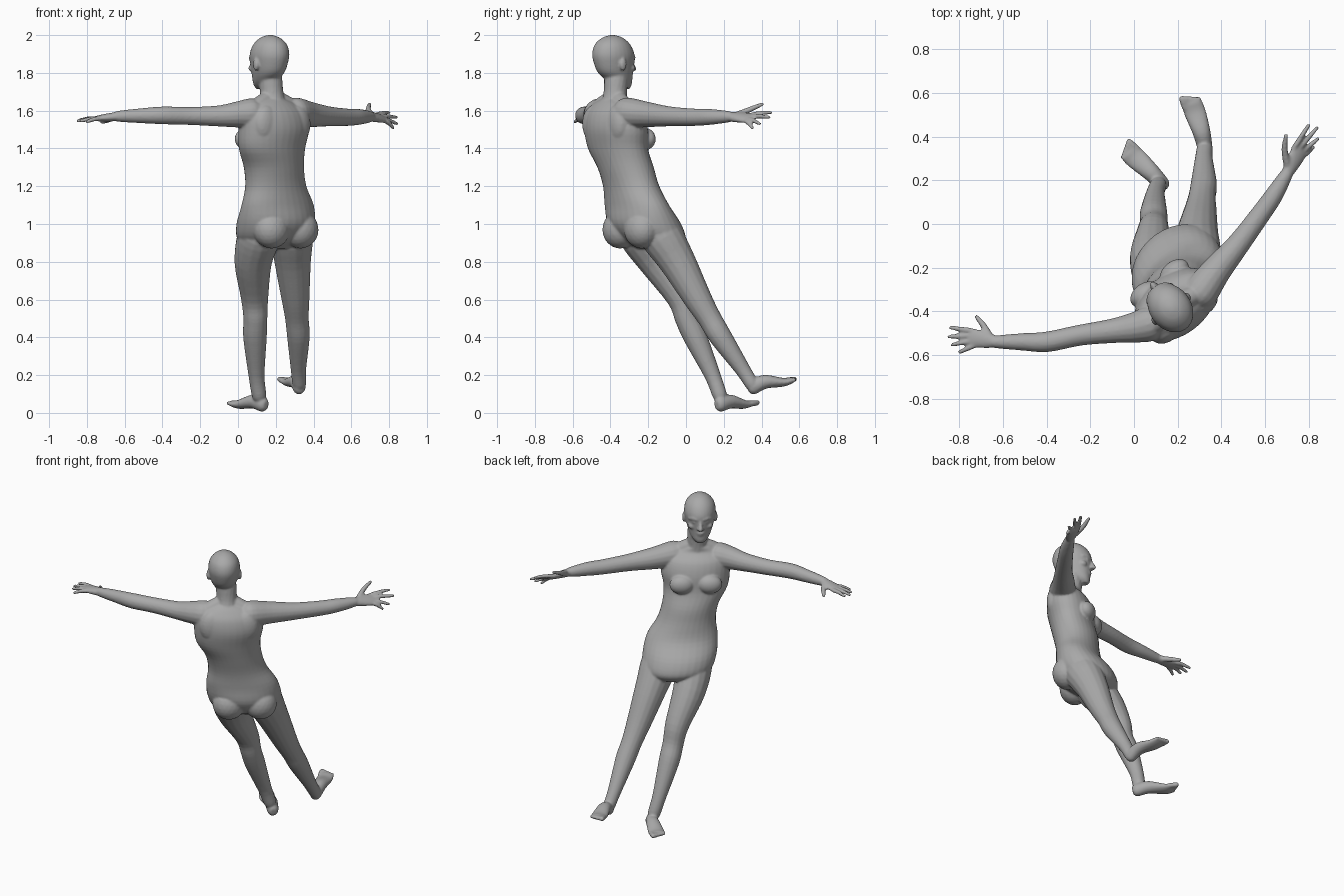
import bpy, bmesh, math
from mathutils import Vector as V, Matrix

cube = bpy.data.objects.get("Cube")
if cube:
    bpy.data.objects.remove(cube)

FWD, SIDE, UP = V((-.6, .8, 0)), V((.8, .6, 0)), V((0, 0, 1))
bm = bmesh.new()


def spline(p, i, t):
    """Catmull-Rom point between p[i] and p[i+1]."""
    a, b, c, d = p[max(i - 1, 0)], p[i], p[i + 1], p[min(i + 2, len(p) - 1)]
    return b + ((c - a) * t + (a * 2 - b * 5 + c * 4 - d) * t**2
                + (b * 3 - a - c * 3 + d) * t**3) / 2


def loft(rings, sides=20, steps=4):
    """Skin smooth elliptical rings, each (centre, half axis, half axis)."""
    cols = list(zip(*rings))
    path = [[spline(c, i, k / steps) for c in cols]
            for i in range(len(rings) - 1) for k in range(steps)]
    path.append(list(rings[-1]))
    loops = []
    for c, u, v in path:
        angles = [math.tau * k / sides for k in range(sides)]
        loops.append([bm.verts.new(c + u * math.cos(a) + v * math.sin(a)) for a in angles])
    faces = [bm.faces.new(loops[0]), bm.faces.new(loops[-1])]
    for lo, hi in zip(loops, loops[1:]):
        for k in range(sides):
            j = (k + 1) % sides
            faces.append(bm.faces.new((lo[k], lo[j], hi[j], hi[k])))
    bmesh.ops.recalc_face_normals(bm, faces=faces)


def limb(points, widths, heights=None, side=UP, sides=16):
    """Tube along a path with rounded ends; side is the width direction."""
    p = [V(q) for q in points]
    heights = heights or widths
    rings = []
    for i, c in enumerate(p):
        t = (p[min(i + 1, len(p) - 1)] - p[max(i - 1, 0)]).normalized()
        u = (side - t * side.dot(t)).normalized()
        rings.append((c, u * widths[i], t.cross(u) * heights[i]))
    for end, inner in ((0, 1), (-1, -2)):
        c, u, v = rings[end]
        out = (p[end] - p[inner]).normalized() * min(widths[end], heights[end])
        tip = (c + out * .7, u * .55, v * .55)
        rings.insert(0, tip) if end == 0 else rings.append(tip)
    loft(rings, sides)


def blob(centre, w, d, h):
    """Ellipsoid aligned with the body: width, depth, height radii."""
    m = Matrix((SIDE * w, FWD * d, UP * h)).transposed().to_4x4()
    m.translation = centre
    bmesh.ops.create_icosphere(bm, subdivisions=3, radius=1, matrix=m)


# Torso, from crotch to neck base: x, y, z, half width, half depth
torso = [(.19, -.15, .87, .15, .1), (.19, -.18, .92, .21, .16),
         (.2, -.22, 1, .225, .175), (.21, -.26, 1.1, .215, .14),
         (.2, -.29, 1.2, .178, .13), (.19, -.32, 1.3, .172, .135),
         (.18, -.36, 1.4, .195, .135), (.19, -.37, 1.5, .21, .14),
         (.19, -.38, 1.58, .2, .12), (.19, -.39, 1.63, .15, .08),
         (.18, -.38, 1.66, .08, .065)]
loft([(V((x, y, z)), SIDE * w, FWD * d) for x, y, z, w, d in torso], 32)
chest, seat = V((.18, -.355, 1.45)), V((.2, -.22, .97))
for s in (-1, 1):
    blob(chest + SIDE * s * .085 + FWD * .105, .075, .05, .06)
    blob(seat + SIDE * s * .095 - FWD * .09, .1, .09, .1)
    # Shoulder blades and trapezius
    blob(chest + SIDE * s * .1 - FWD * .09 + UP * .08, .08, .05, .1)
    limb([(.18, -.37, 1.68), V((.19, -.39, 1.62)) + SIDE * s * .11], (.04, .045))

# Neck
limb([(.19, -.39, 1.58), (.18, -.375, 1.68), (.17, -.37, 1.78)], (.075, .063, .062))

# Head slices: forward shift, height, half width, half depth
head = V((.167, -.385, 0))
slices = [(.08, 1.715, .022, .022), (.065, 1.735, .045, .045), (.04, 1.76, .062, .072),
          (.015, 1.8, .078, .1), (.005, 1.85, .09, .115), (0, 1.9, .096, .12),
          (-.005, 1.95, .083, .1), (-.005, 1.985, .05, .06), (-.005, 2, .012, .015)]
loft([(head + FWD * f + UP * z, SIDE * w, FWD * d) for f, z, w, d in slices], 28)


def face(s, f, z):
    return head + SIDE * s + FWD * f + UP * z


# Nose, lips, chin, brows, cheeks and ears
limb([face(0, .115, 1.87), face(0, .125, 1.845), face(0, .135, 1.82)], (.008, .011, .015))
blob(face(0, .107, 1.787), .026, .014, .006)
blob(face(0, .104, 1.774), .022, .014, .006)
blob(face(0, .088, 1.735), .024, .02, .018)
for s in (-1, 1):
    limb([face(s * .018, .114, 1.877), face(s * .045, .104, 1.882), face(s * .068, .082, 1.875)],
         (.009, .009, .007))
    blob(face(s * .036, .1, 1.859), .015, .014, .008)
    blob(face(s * .05, .078, 1.825), .026, .026, .02)
    blob(face(s * .013, .124, 1.817), .009, .012, .008)
    blob(face(s * .095, -.005, 1.845), .012, .02, .034)

# Arms
limb([(.08, -.455, 1.585), (0, -.475, 1.58), (-.1, -.49, 1.572), (-.25, -.51, 1.572),
      (-.4, -.54, 1.575), (-.52, -.54, 1.573), (-.64, -.54, 1.57)],
     (.08, .07, .056, .048, .047, .039, .028))
limb([(.3, -.32, 1.59), (.38, -.21, 1.58), (.48, -.09, 1.57), (.58, .045, 1.565),
      (.64, .13, 1.567), (.7, .23, 1.568)], (.08, .068, .053, .046, .042, .029))


def hand(wrist, knuckles, across, tips, thumb):
    wrist, knuckles, across = V(wrist), V(knuckles), V(across).normalized()
    middle = wrist.lerp(knuckles, .55)
    limb([wrist, middle, knuckles], (.027, .04, .042), (.024, .021, .014), across)
    for s, tip in zip((.034, .011, -.012, -.034), tips):
        base = wrist.lerp(knuckles, .9) + across * s
        bend = base.lerp(V(tip), .5) + UP * .004
        limb([base, bend, tip], (.013, .012, .009), sides=10)
    limb([wrist.lerp(knuckles, .2) + across * .01] + thumb, (.018, .015, .01), sides=10)


hand((-.63, -.54, 1.57), (-.75, -.52, 1.558), (-.2, .98, 0),
     [(-.84, -.475, 1.55), (-.85, -.517, 1.545), (-.833, -.553, 1.545), (-.8, -.588, 1.54)],
     [(-.69, -.465, 1.55), (-.722, -.425, 1.54)])
hand((.7, .23, 1.568), (.765, .345, 1.56), (-.75, .42, .5),
     [(.8, .452, 1.59), (.838, .44, 1.565), (.843, .39, 1.53), (.822, .352, 1.508)],
     [(.69, .34, 1.607), (.697, .405, 1.635)])

# Legs
limb([(.115, -.25, .95), (.08, -.15, .8), (.088, -.03, .61), (.092, .005, .5),
      (.09, .05, .4), (.098, .14, .2), (.112, .18, .09)],
     (.112, .1, .073, .064, .063, .043, .038), side=SIDE)
limb([(.285, -.14, .95), (.29, -.045, .8), (.305, .065, .6), (.312, .125, .5),
      (.32, .185, .4), (.32, .3, .23), (.325, .35, .15)],
     (.112, .097, .074, .063, .06, .041, .036), side=SIDE)


def foot(points, inner):
    """Foot from heel to toe roots; inner is the sign of the big toe side."""
    p = [V(q) for q in points]
    ahead = (p[-1] - p[-2]).normalized()
    across = ahead.cross(UP).normalized()
    limb(p, (.034, .041, .05, .046), (.04, .037, .024, .017), across)
    for k in range(5):
        root = p[-1] + across * inner * (.036 - k * .018)
        limb([root - ahead * .015, root + ahead * (.034 - k * .006)],
             (.015 - k * .0012,) * 2, sides=10)


foot([(.132, .18, .045), (.08, .235, .06), (.01, .3, .045), (-.022, .328, .05)], 1)
foot([(.325, .35, .135), (.31, .42, .165), (.28, .51, .162), (.265, .555, .172)], -1)

# One grey material
grey = bpy.data.materials.new("plain grey")
grey.use_nodes = True
tone = (.4, .4, .4, 1)
grey.diffuse_color = tone
grey.node_tree.nodes["Principled BSDF"].inputs["Base Color"].default_value = tone

# Fuse all the parts into one smooth skin
mesh = bpy.data.meshes.new("body")
bm.to_mesh(mesh)
bm.free()
mesh.materials.append(grey)
body = bpy.data.objects.new("body", mesh)
bpy.context.collection.objects.link(body)
fuse = body.modifiers.new("fuse", "REMESH")
fuse.mode, fuse.voxel_size, fuse.use_smooth_shade = "VOXEL", .0065, True
relax = body.modifiers.new("relax", "SMOOTH")
relax.factor, relax.iterations = .5, 5
